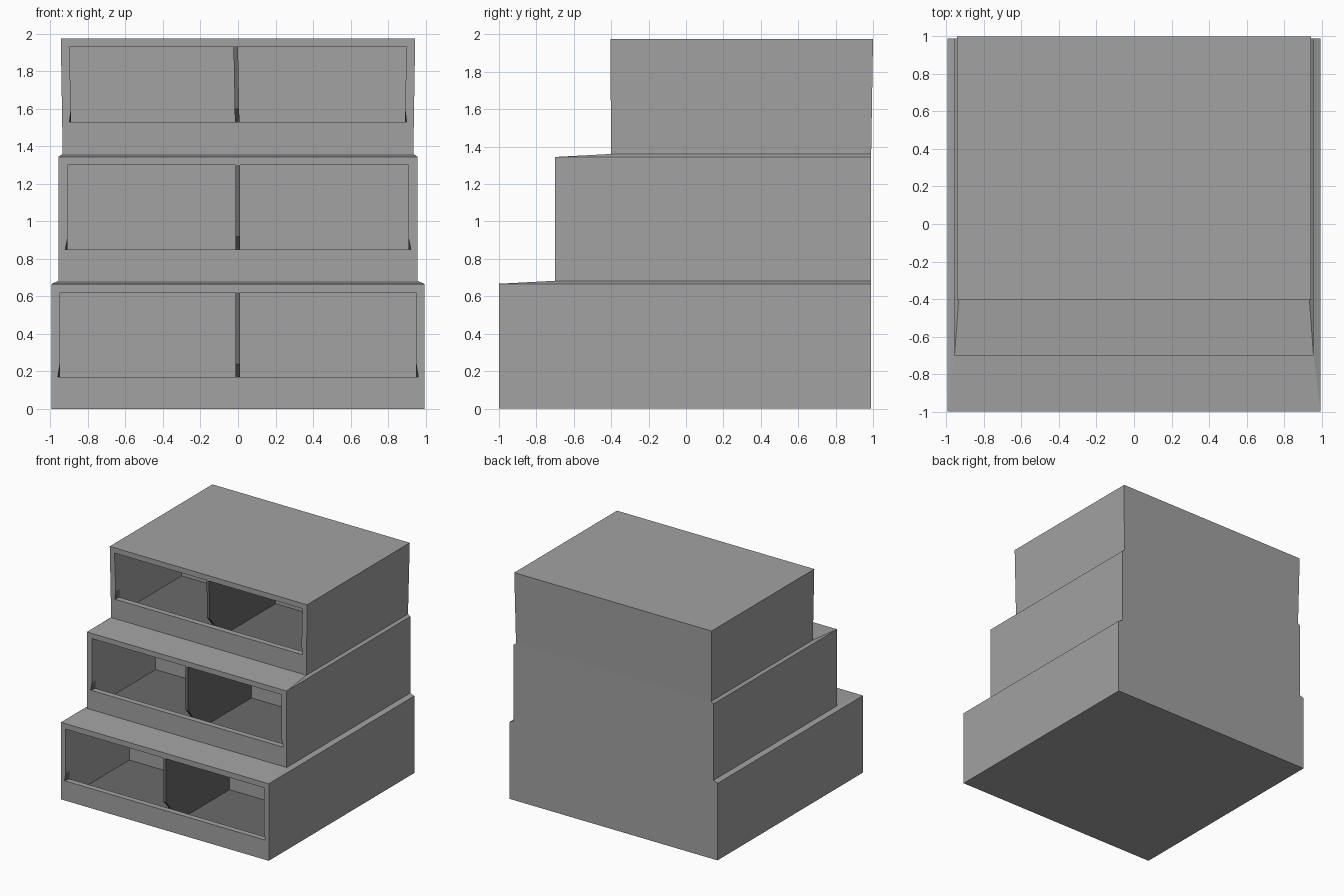
import bpy
import bmesh

cube = bpy.data.objects.get("Cube")
if cube:
    bpy.data.objects.remove(cube, do_unlink=True)


def make_material(name, value):
    mat = bpy.data.materials.new(name)
    mat.use_nodes = True
    color = (value, value, value, 1)
    mat.diffuse_color = color
    mat.node_tree.nodes["Principled BSDF"].inputs["Base Color"].default_value = color
    return mat


light_grey = make_material("light grey", 0.36)
dark_grey = make_material("dark grey", 0.145)


def finish(bm, name):
    bmesh.ops.recalc_face_normals(bm, faces=bm.faces)
    mesh = bpy.data.meshes.new(name)
    bm.to_mesh(mesh)
    bm.free()
    mesh.materials.append(light_grey)
    mesh.materials.append(dark_grey)
    obj = bpy.data.objects.new(name, mesh)
    bpy.context.collection.objects.link(obj)
    return obj


def bridge(bm, a, b, mat=0):
    """Quads between two closed loops of equal length."""
    for i in range(len(a)):
        j = (i + 1) % len(a)
        bm.faces.new((a[i], a[j], b[j], b[i])).material_index = mat


def build_tier(name, bottom, top, cap, opening, floor, cavity_depth):
    """bottom, top, cap: (half width, front y, back y, z) outlines;
    opening: (half width low, half width high, flare, z low, z high)."""
    bm = bmesh.new()

    def outline(w, front, back, z):
        return [bm.verts.new(p) for p in
                ((-w, front, z), (w, front, z), (w, back, z), (-w, back, z))]

    def front_y(z):
        t = (z - bottom[3]) / (top[3] - bottom[3])
        return bottom[1] + t * (top[1] - bottom[1])

    def hole(flare, inset):
        lo, hi, _, z0, z1 = opening
        zm = z0 + 0.07
        points = ((-hi, z1), (-lo, zm), (-lo - flare, z0),
                  (lo + flare, z0), (lo, zm), (hi, z1))
        return [bm.verts.new((x, front_y(z) + inset, z)) for x, z in points]

    # outer shell
    b, t, c = outline(*bottom), outline(*top), outline(*cap)
    bm.faces.new(b)
    bm.faces.new(c)
    bridge(bm, t, c)
    for i in (1, 2, 3):
        j = (i + 1) % 4
        bm.faces.new((b[i], b[j], t[j], t[i]))

    # front frame around the opening
    h = hole(opening[2], 0)
    bm.faces.new((t[0], t[1], h[5], h[0]))
    bm.faces.new((t[0], h[0], h[1], h[2], b[0]))
    bm.faces.new((b[0], h[2], h[3], b[1]))
    bm.faces.new((t[1], b[1], h[3], h[4], h[5]))

    # frame thickness, dark where the lower corners flare
    r = hole(0, 0.05)
    for i in range(6):
        j = (i + 1) % 6
        face = bm.faces.new((h[i], h[j], r[j], r[i]))
        face.material_index = 1 if i in (1, 3) else 0

    # compartment behind the lip
    back = bottom[1] + cavity_depth
    lo, hi, z1 = opening[0], opening[1], opening[4]
    f0, f1 = [bm.verts.new((s * lo, r[2].co.y, floor)) for s in (-1, 1)]
    k0, k1 = [bm.verts.new((s * lo, back, floor)) for s in (-1, 1)]
    u0, u1 = [bm.verts.new((s * hi, back, z1)) for s in (-1, 1)]
    bm.faces.new((r[2], r[3], f1, f0))
    bm.faces.new((f0, f1, k1, k0)).material_index = 1
    bm.faces.new((k0, k1, u1, u0))
    bm.faces.new((r[0], r[5], u1, u0))
    bm.faces.new((r[0], r[1], r[2], f0, k0, u0))
    bm.faces.new((r[5], r[4], r[3], f1, k1, u1))
    finish(bm, name + "_tier")

    # central divider with a chamfered lower front corner
    z0 = opening[3]
    y = bottom[1] + 0.004
    profile = ((y, z1), (y, z0 + 0.07), (y + 0.06, z0), (y + 0.06, floor),
               (back, floor), (back, z1))
    lean = top[0] - bottom[0]
    bm = bmesh.new()
    sides = []
    for x in (-0.014, 0.01):
        sides.append([bm.verts.new((x - lean * (z - floor) / (z1 - floor), py, z))
                      for py, z in profile])
        bm.faces.new(sides[-1])
    bridge(bm, *sides)
    for face in bm.faces:
        face.material_index = 1
    finish(bm, name + "_divider")


build_tier("lower", (0.995, -1.0, 0.99, 0), (0.995, -1.0, 0.99, 0.667),
           (0.957, -0.7, 0.99, 0.683), (0.95, 0.95, 0.012, 0.17, 0.62), 0.02, 0.87)
build_tier("middle", (0.957, -0.7, 0.99, 0.683), (0.957, -0.7, 0.99, 1.345),
           (0.935, -0.4, 0.99, 1.361), (0.908, 0.908, 0.014, 0.85, 1.3), 0.7, 0.87)
build_tier("upper", (0.935, -0.4, 0.99, 1.361), (0.945, -0.405, 1.0, 1.975),
           (0.945, -0.405, 1.0, 1.976), (0.89, 0.9, 0.01, 1.53, 1.93), 1.39, 0.9)
